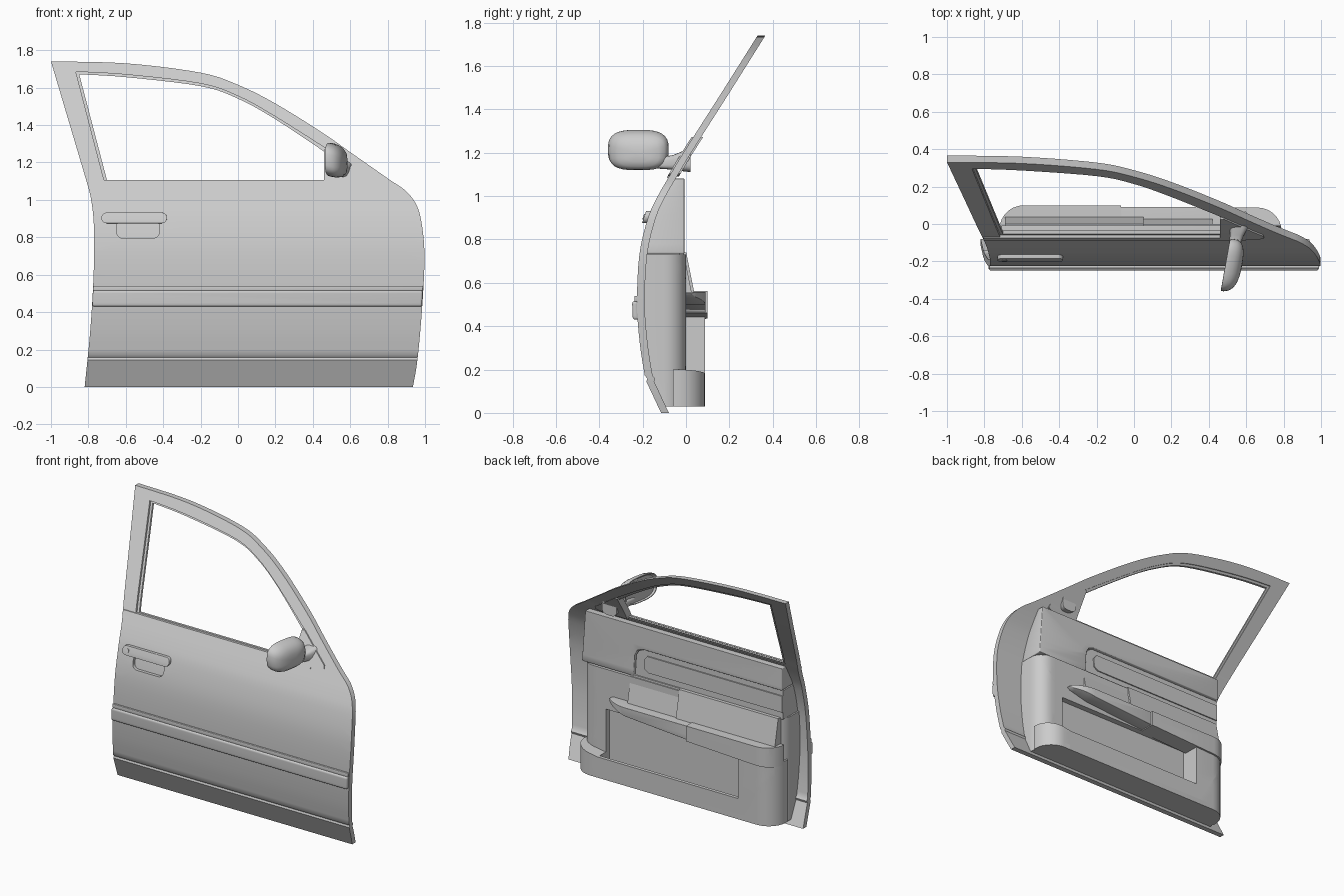
import bpy, bmesh
from math import sin, cos, pi, sqrt, radians, copysign

if "Cube" in bpy.data.objects:
    bpy.data.objects.remove(bpy.data.objects["Cube"])


def spline(p, n=5):
    """Catmull-Rom curve through 2D points."""
    q = [p[0]] + list(p) + [p[-1]]
    out = []
    for i in range(1, len(q) - 2):
        for k in range(n):
            t = k / n
            out.append(tuple(0.5 * (2*b + (c-a)*t + (2*a-5*b+4*c-d)*t*t + (3*b-a-3*c+d)*t**3)
                             for a, b, c, d in zip(q[i-1], q[i], q[i+1], q[i+2])))
    return out + [p[-1]]


# Side profile of the outer skin: (z, y)
PROFILE = [(0, -.115), (.145, -.183), (.158, -.178), (.172, -.19)] + spline(
    [(.2, -.195), (.32, -.213), (.5, -.226), (.73, -.215), (.9, -.175), (1.0, -.13),
     (1.1, -.072), (1.2, -.012), (1.47, .16), (1.74, .33)], 4)


def skin(x, z, off=0.0):
    for (z0, y0), (z1, y1) in zip(PROFILE, PROFILE[1:]):
        if z <= z1:
            return y0 + (y1 - y0) * (z - z0) / (z1 - z0) + off
    return PROFILE[-1][1] + off


def on_skin(off):
    return lambda x, z: skin(x, z, off)


def finish(bm, name, bevel=0):
    bmesh.ops.recalc_face_normals(bm, faces=bm.faces[:])
    me = bpy.data.meshes.new(name)
    bm.to_mesh(me)
    bm.free()
    ob = bpy.data.objects.new(name, me)
    bpy.context.collection.objects.link(ob)
    bpy.ops.object.select_all(action='DESELECT')
    ob.select_set(True)
    bpy.context.view_layer.objects.active = ob
    if bevel:
        m = ob.modifiers.new("bevel", 'BEVEL')
        m.width, m.segments, m.limit_method, m.angle_limit = bevel, 3, 'ANGLE', radians(40)
        bpy.ops.object.modifier_apply(modifier=m.name)
    bpy.ops.object.shade_smooth_by_angle(angle=radians(35))
    return ob


def plate(name, outer, y0, y1, holes=(), xcuts=(), bevel=0):
    """Fill an XZ outline, slice it, and give it an outer (y0) and inner (y1) surface."""
    f0, f1 = [(f if callable(f) else (lambda x, z, c=f: c)) for f in (y0, y1)]
    bm = bmesh.new()
    edges = []
    for loop in [outer, *holes]:
        vs = [bm.verts.new((x, 0, z)) for x, z in loop]
        edges += [bm.edges.new((vs[i - 1], vs[i])) for i in range(len(vs))]
    bmesh.ops.triangle_fill(bm, edges=edges, use_beauty=True, normal=(0, -1, 0))
    cuts = [((0, 0, z), (0, 0, 1)) for z, _ in PROFILE] + [((x, 0, 0), (1, 0, 0)) for x in xcuts]
    for co, no in cuts:
        bmesh.ops.bisect_plane(bm, geom=bm.verts[:] + bm.edges[:] + bm.faces[:],
                               dist=1e-5, plane_co=co, plane_no=no)
    front = bm.verts[:]
    res = bmesh.ops.extrude_face_region(bm, geom=bm.faces[:], use_keep_orig=True)
    back = [g for g in res['geom'] if isinstance(g, bmesh.types.BMVert)]
    for v in back:
        v.co.y = max(f1(v.co.x, v.co.z), f0(v.co.x, v.co.z) + .004)
    for v in front:
        v.co.y = f0(v.co.x, v.co.z)
    return finish(bm, name, bevel)


def rect(x0, x1, z0, z1, r=0, n=5):
    if not r:
        return [(x0, z0), (x1, z0), (x1, z1), (x0, z1)]
    c = [(x1-r, z1-r), (x0+r, z1-r), (x0+r, z0+r), (x1-r, z0+r)]
    return [(cx + r*cos(pi/2*(i + k/n)), cz + r*sin(pi/2*(i + k/n)))
            for i, (cx, cz) in enumerate(c) for k in range(n + 1)]


def loft(name, rings):
    bm = bmesh.new()
    rv = [[bm.verts.new(p) for p in ring] for ring in rings]
    for a, b in zip(rv, rv[1:]):
        for i in range(len(a)):
            bm.faces.new((a[i - 1], a[i], b[i], b[i - 1]))
    bm.faces.new(rv[0])
    bm.faces.new(rv[-1])
    return finish(bm, name)


def oval(rx, ry, p=.65, n=32):
    pw = lambda v: copysign(abs(v) ** p, v)
    return [(rx * pw(cos(2*pi*i/n)), ry * pw(sin(2*pi*i/n))) for i in range(n)]


# Outer skin with window frame
top = spline([(-1, 1.74), (-.6, 1.73), (-.2, 1.68), (0, 1.615), (.2, 1.515), (.45, 1.36), (.6, 1.255),
              (.8, 1.115), (.9, 1.045), (.96, .96), (.987, .84), (.997, .68), (.985, .43), (.96, .15), (.935, 0)])
left = spline([(-.82, 0), (-.79, .3), (-.772, .6), (-.77, .85), (-.785, 1.0), (-.81, 1.1)], 4)


def window(d):
    return [(-.715 + d, 1.1 + d*.5)] + spline(
        [(-.867 + d*1.3, 1.685 - d), (-.6, 1.67 - d), (-.2, 1.622 - d), (0, 1.555 - d), (.2, 1.445 - d),
         (.49 - d, 1.262 - d)]) + [(.5 - d, 1.1 + d*.5)]


cup = rect(-.65, -.42, .795, .89, .035)
plate("door_skin", top + left, on_skin(0), on_skin(.036), [window(0), cup])
plate("window_seal", window(-.004), on_skin(.014), on_skin(.03), [window(.014)])
plate("handle_cup", rect(-.66, -.41, .785, .9, .035), on_skin(.022), on_skin(.034))

# Belt strip, side moulding and mirror base plate
plate("belt_strip", rect(-.805, .6, 1.083, 1.106), on_skin(-.006), on_skin(.01))
plate("moulding", [(-.779, .43), (.983, .43), (.988, .515), (-.776, .515)], on_skin(-.022), on_skin(.005), bevel=.01)
plate("moulding_lip", [(-.776, .513), (.988, .513), (.99, .54), (-.775, .54)], on_skin(-.012), on_skin(.005), bevel=.004)
plate("mirror_base", [(.46, 1.09), (.67, 1.095), (.695, 1.105), (.69, 1.125), (.48, 1.272), (.46, 1.27)],
      on_skin(-.008), on_skin(.045))

# Pull handle and key lock
plate("door_handle", rect(-.73, -.38, .875, .932, .027), on_skin(-.02), on_skin(.006), bevel=.007)
plate("key_lock", [(-.693 + x, .904 + z) for x, z in oval(.013, .013, 1, 16)], on_skin(-.024), on_skin(0))

# Wing mirror: housing lofted along x, arm lofted along y
head = []
for x, s in [(.474, .86), (.463, .93), (.464, .98), (.478, 1), (.505, .97), (.526, .87), (.542, .68), (.55, .42), (.553, .15)]:
    head.append([(x + .05 * (y*s + .14) / .28, -.22 + y*s, 1.217 + z*s - (x - .463)*.25) for y, z in oval(.14, .09)])
loft("mirror_housing", head)
loft("mirror_arm", [[(cx + x, y, cz + z) for x, z in oval(r, r*.9)]
                    for y, cx, cz, r in [(-.17, .53, 1.155, .028), (-.1, .54, 1.153, .032),
                                         (-.06, .55, 1.155, .037), (-.02, .56, 1.16, .05), (.02, .56, 1.16, .055)]])

# Inner trim: ends of the trim roll off in plan view
X0, X1 = -.72, .79


def rolled(y, r):
    def f(x, z):
        d = max(0, r - min(x - X0, X1 - x)) / r
        return y - r * (1 - sqrt(max(0, 1 - d*d)))
    return f


CUTS = [e + s * .13 * (1 - cos(pi/2 * k/7)) for e, s in ((X0, 1), (X1, -1)) for k in range(1, 8)]
pocket = rect(-.45, .6, .06, .46)
plate("trim_body", rect(X0, X1, .03, .73), on_skin(.03), rolled(0, .1), [pocket], CUTS)
plate("pocket_back", rect(-.46, .61, .05, .47), -.06, -.04)

# Upper pad stepped around a rounded insert
notch = [(-.71, .93), (.33, .93), (.37, .915), (.39, .88), (.4, .735)]
plate("upper_pad", notch + [(X1 - .005, .735), (.76, 1.08), (-.71, 1.08)], on_skin(.03), -.008, bevel=.006)
plate("trim_insert", [(-.71, .73), (.395, .73), (.385, .88), (.365, .91), (.33, .925), (-.71, .925)],
      on_skin(.03), -.022)
plate("insert_pad", [(-.71, .78)] + [(.29, .78), (.32, .8), (.325, .86), (.3, .89), (-.71, .89)], -.03, -.014)

# Sloped panels between insert and armrest
for name, a, b, off in (("grip_panel_rear", -.69, .05, .004), ("grip_panel_front", .05, .42, -.008)):
    plate(name, rect(a, b, .55, .74), -.03, lambda x, z, o=off: .035 - (z - .55) * .2 + o)

# Armrest: thick padded rear half, tapering front half
plate("armrest_rear", [(X0, .43), (-.07, .46), (-.07, .563), (X0, .563)], -.02, rolled(.1, .13), (), CUTS)
plate("armrest_front", [(-.07, .465), (.4, .5), (.54, .535), (.56, .55), (.54, .558), (-.07, .558)], -.02,
      lambda x, z: .09 - max(0, x - .4) ** 2 * 2.5, (), [.4, .44, .48, .52], bevel=.004)

# Door pocket: floor, lip and solid ends
plate("pocket_floor", rect(X0, X1, .03, .065), -.05, rolled(.088, .13), (), CUTS)
plate("pocket_lip", rect(-.46, .61, .03, .17), .065, .088)
plate("pocket_rear_end", rect(X0, -.45, .03, .45), -.06, rolled(.088, .13), (), CUTS)
plate("pocket_front_end", [(.6, .03), (X1, .03), (X1, .2), (.6, .17)], -.06, rolled(.088, .13), (), CUTS)
